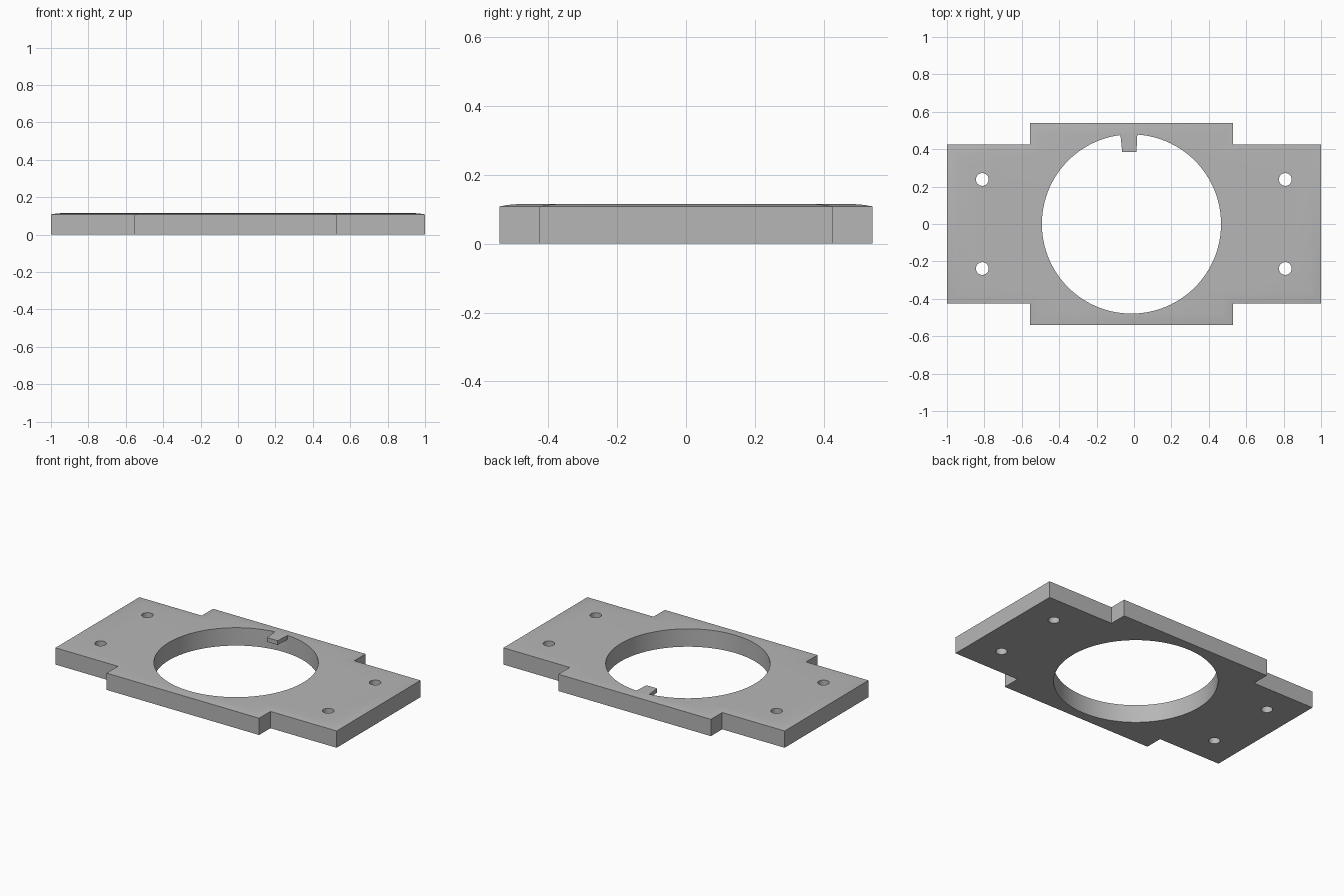
import bpy
import bmesh

if "Cube" in bpy.data.objects:
    bpy.data.objects.remove(bpy.data.objects["Cube"])

HEIGHT = 0.115
RIM = 0.108       # height of the outer edge, below the soft top rounding
HOLE_X = -0.0135  # the middle block and its opening sit slightly off centre

grey = bpy.data.materials.new("plain grey")
grey.use_nodes = True
colour = (0.47, 0.47, 0.47, 1)
grey.diffuse_color = colour
grey.node_tree.nodes["Principled BSDF"].inputs["Base Color"].default_value = colour


def outline(inset):
    """Stepped plate outline, shrunk by inset."""
    a, b, e = 1 - inset, 0.426 - inset, 0.541 - inset
    left, right = -0.556 + inset, 0.529 - inset
    return [(-a, -b), (left, -b), (left, -e), (right, -e), (right, -b), (a, -b),
            (a, b), (right, b), (right, e), (left, e), (left, b), (-a, b)]


def loft(name, rings):
    """Solid from (points, z) rings, bottom to top."""
    bm = bmesh.new()
    loops = [[bm.verts.new((x, y, z)) for x, y in pts] for pts, z in rings]
    for low, high in zip(loops, loops[1:]):
        n = len(low)
        for i in range(n):
            j = (i + 1) % n
            bm.faces.new((low[i], low[j], high[j], high[i]))
    bm.faces.new(loops[0][::-1])
    bm.faces.new(loops[-1])
    mesh = bpy.data.meshes.new(name)
    bm.to_mesh(mesh)
    bm.free()
    mesh.materials.append(grey)
    obj = bpy.data.objects.new(name, mesh)
    bpy.context.collection.objects.link(obj)
    return obj


def combine(target, other, operation):
    """Apply a boolean and drop the helper."""
    other.hide_render = True
    mod = target.modifiers.new("boolean", "BOOLEAN")
    mod.operation = operation
    mod.solver = "EXACT"
    mod.object = other
    bpy.ops.object.select_all(action="DESELECT")
    target.select_set(True)
    bpy.context.view_layer.objects.active = target
    bpy.ops.object.modifier_apply(modifier=mod.name)
    bpy.data.objects.remove(other)


def drill(target, x, y, radius, sides):
    bpy.ops.mesh.primitive_cylinder_add(vertices=sides, radius=radius, depth=1,
                                        location=(x, y, 0))
    cutter = bpy.context.object
    cutter.data.materials.append(grey)
    combine(target, cutter, "DIFFERENCE")


# Plate with a shallow rounded top edge
plate = loft("mounting_plate", [
    (outline(0), 0), (outline(0), RIM),
    (outline(0.025), RIM + 0.0045), (outline(0.055), HEIGHT)])

# Large opening and four screw holes
drill(plate, HOLE_X, 0, 0.479, 128)
for x in (-0.811, 0.809):
    for y in (-0.238, 0.238):
        drill(plate, x, y, 0.034, 32)

# Thin locating tab, flush with the top, reaching into the opening
tab_points = [(-0.063, 0.384), (0.013, 0.384), (0.018, 0.482), (-0.073, 0.482)]
tab = loft("locating_tab", [(tab_points, HEIGHT - 0.027), (tab_points, HEIGHT)])
combine(plate, tab, "UNION")

plate.select_set(True)
bpy.context.view_layer.objects.active = plate
bpy.ops.object.shade_smooth_by_angle(angle=0.5)
